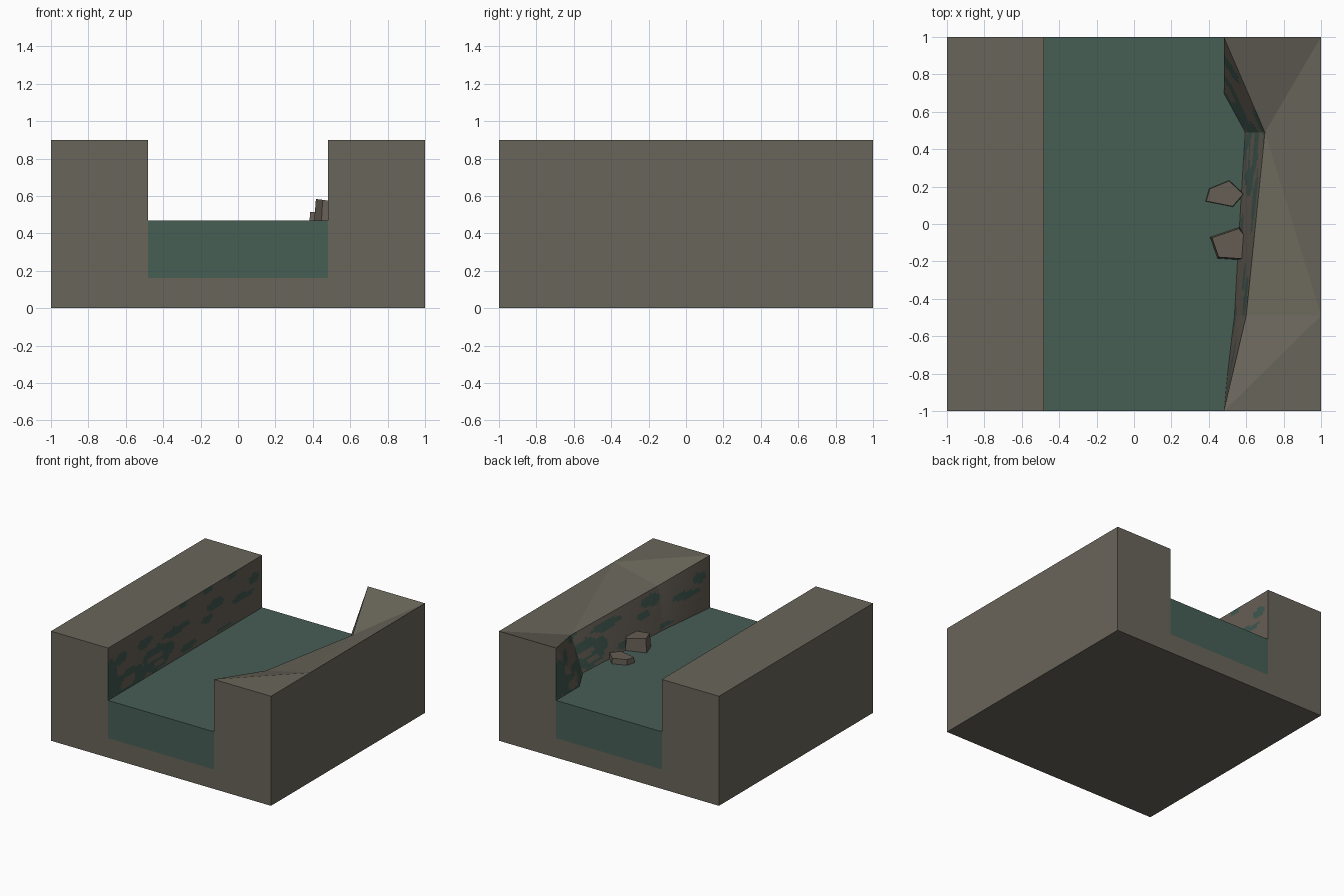
import bpy, bmesh, math
from mathutils import Vector

cube = bpy.data.objects.get("Cube")
if cube:
    bpy.data.objects.remove(cube, do_unlink=True)


def material(name, color):
    m = bpy.data.materials.new(name)
    m.use_nodes = True
    rgba = (*color, 1)
    m.diffuse_color = rgba
    m.node_tree.nodes["Principled BSDF"].inputs["Base Color"].default_value = rgba
    return m


STONE = material("grey stone", (0.141, 0.130, 0.102))
EARTH = material("brown earth", (0.132, 0.112, 0.091))
MOSS = material("dark moss", (0.050, 0.095, 0.079))
WATER = material("teal water", (0.063, 0.112, 0.091))

EDGE, BED, LEVEL, TOP = 0.48, 0.16, 0.47, 0.9
BEND = 0.49


def finish(bm, name, mats):
    mesh = bpy.data.meshes.new(name)
    bm.to_mesh(mesh)
    bm.free()
    for m in mats:
        mesh.materials.append(m)
    obj = bpy.data.objects.new(name, mesh)
    bpy.context.collection.objects.link(obj)
    return obj


def add_face(bm, points, outward, index=0):
    f = bm.faces.new([bm.verts.new(p) for p in points])
    f.normal_update()
    if f.normal.dot(Vector(outward)) < 0:
        f.normal_flip()
    f.material_index = index


# Moss patches and bare holes on a bank wall: y, z, half width, half height
PATCHES = [(-0.95, .62, .07, .16), (-0.72, .53, .24, .10), (-0.84, .75, .08, .05),
           (-0.52, .76, .10, .04), (-0.38, .58, .17, .10), (-0.12, .71, .17, .035),
           (-0.20, .60, .06, .05), (-0.03, .88, .05, .025), (.29, .88, .06, .03),
           (.39, .73, .10, .045), (.28, .65, .08, .03), (.61, .89, .05, .03),
           (.74, .66, .14, .03), (.90, .75, .07, .04), (.05, .52, .10, .03), (.5, .5, .08, .02)]
HOLES = [(-0.74, .53, .09, .05), (-0.40, .59, .10, .025), (-0.34, .53, .07, .02)]


def inside(y, z, spots):
    wobble = 1 + 0.2 * math.sin(31 * y + 17 * z) + 0.12 * math.sin(53 * z - 23 * y)
    return any(((y - a) / c) ** 2 + ((z - b) / d) ** 2 < wobble for a, b, c, d in spots)


def is_moss(y, z):
    return inside(y, z, PATCHES) and not inside(y, z, HOLES)


# Rim of each bank from front to back: x, y, z
STRAIGHT = [(EDGE, y, TOP) for y in (-1, -BEND, BEND, 1)]
ERODED = [(EDGE, -1, TOP), (0.60, -BEND, 0.81), (0.70, BEND, 0.755), (EDGE, 1, TOP)]


def wall_point(rim, side, y, v):
    """Point on the inner wall, v running from the bed up to the rim."""
    i = 0 if y < -BEND else 1 if y < BEND else 2
    a, b = Vector(rim[i]), Vector(rim[i + 1])
    top = a.lerp(b, (y - a.y) / (b.y - a.y))
    z = BED + (top.z - BED) * v
    crease = BED + (TOP - BED) * max(0, (y - BEND) / (1 - BEND))
    lean = max(0, (z - crease) / max(top.z - crease, 1e-4))
    return (side * (EDGE + (top.x - EDGE) * min(lean, 1)), y, z)


def add_bank(bm, side, rim):
    # Inner wall, coloured by the patch rule
    ys = []
    for a, b, n in ((-1, -BEND, 35), (-BEND, BEND, 66), (BEND, 1, 35)):
        ys += [a + (b - a) * k / n for k in range(n)]
    ys.append(1)
    rows = 36
    for y0, y1 in zip(ys, ys[1:]):
        for j in range(rows):
            pts = [wall_point(rim, side, y, v / rows)
                   for y, v in ((y0, j), (y1, j), (y1, j + 1), (y0, j + 1))]
            moss = is_moss(-side * (y0 + y1) / 2, (pts[0][2] + pts[2][2]) / 2)
            add_face(bm, pts, (-side, 0, 0), 2 if moss else 1)
    # Faceted top
    inner = [(side * x, y, z) for x, y, z in rim]
    outer = [(side, y, TOP) for x, y, z in rim]
    for i in range(3):
        if i < 2:
            split = ((inner[i], outer[i], outer[i + 1]), (inner[i], inner[i + 1], outer[i + 1]))
            if i == 1:
                split = ((inner[1], outer[1], inner[2]), (outer[1], outer[2], inner[2]))
        else:
            split = ((inner[2], outer[2], outer[3]), (inner[2], inner[3], outer[3]))
        for tri in split:
            add_face(bm, tri, (0, 0, 1))
    # Outer side
    add_face(bm, [(side, -1, 0), (side, 1, 0), (side, 1, TOP), (side, -1, TOP)], (side, 0, 0))


# Channel: two banks, bed, underside and end faces
bm = bmesh.new()
add_bank(bm, -1, STRAIGHT)
add_bank(bm, 1, ERODED)
half = [(1, 0), (1, TOP), (EDGE, TOP), (EDGE, BED)]
profile = half + [(-x, z) for x, z in reversed(half)]
for y in (-1, 1):
    add_face(bm, [(x, y, z) for x, z in profile], (0, y, 0))
for w, z, up in ((1, 0, -1), (EDGE, BED, 1)):
    add_face(bm, [(-w, -1, z), (w, -1, z), (w, 1, z), (-w, 1, z)], (0, 0, up))
finish(bm, "channel_banks", [STONE, EARTH, MOSS])


def prism(name, outline, z0, z1, mat, inset=0.0, tilt=0.0):
    """Upright prism; the top may shrink toward its centre and tilt along x."""
    n = len(outline)
    cx, cy = (sum(p[k] for p in outline) / n for k in (0, 1))
    low = [(x, y, z0) for x, y in outline]
    high = [(x + (cx - x) * inset, y + (cy - y) * inset, z1 + tilt * (x - cx))
            for x, y in outline]
    bm = bmesh.new()
    add_face(bm, low, (0, 0, -1))
    add_face(bm, high, (0, 0, 1))
    for i in range(n):
        k = (i + 1) % n
        mid = ((low[i][0] + low[k][0]) / 2 - cx, (low[i][1] + low[k][1]) / 2 - cy, 0)
        add_face(bm, [low[i], low[k], high[k], high[i]], mid)
    bmesh.ops.remove_doubles(bm, verts=bm.verts, dist=1e-5)
    return finish(bm, name, [mat])


# Water filling the channel up to the waterline
shore = [(EDGE, -1), (0.537, -BEND), (0.595, BEND), (EDGE, 0.70), (EDGE, 1)]
prism("water", [(-EDGE, 1), (-EDGE, -1)] + shore, BED, LEVEL, WATER)

# Fallen rocks by the eroded bank
prism("low_rock", [(0.38, 0.12), (0.40, 0.19), (0.51, 0.235), (0.59, 0.16), (0.53, 0.09)],
      0.44, 0.515, EARTH, 0.06)
prism("tall_rock", [(0.405, -0.07), (0.565, -0.015), (0.60, -0.06), (0.59, -0.195), (0.445, -0.185)],
      0.44, 0.57, EARTH, 0.10, -0.12)
